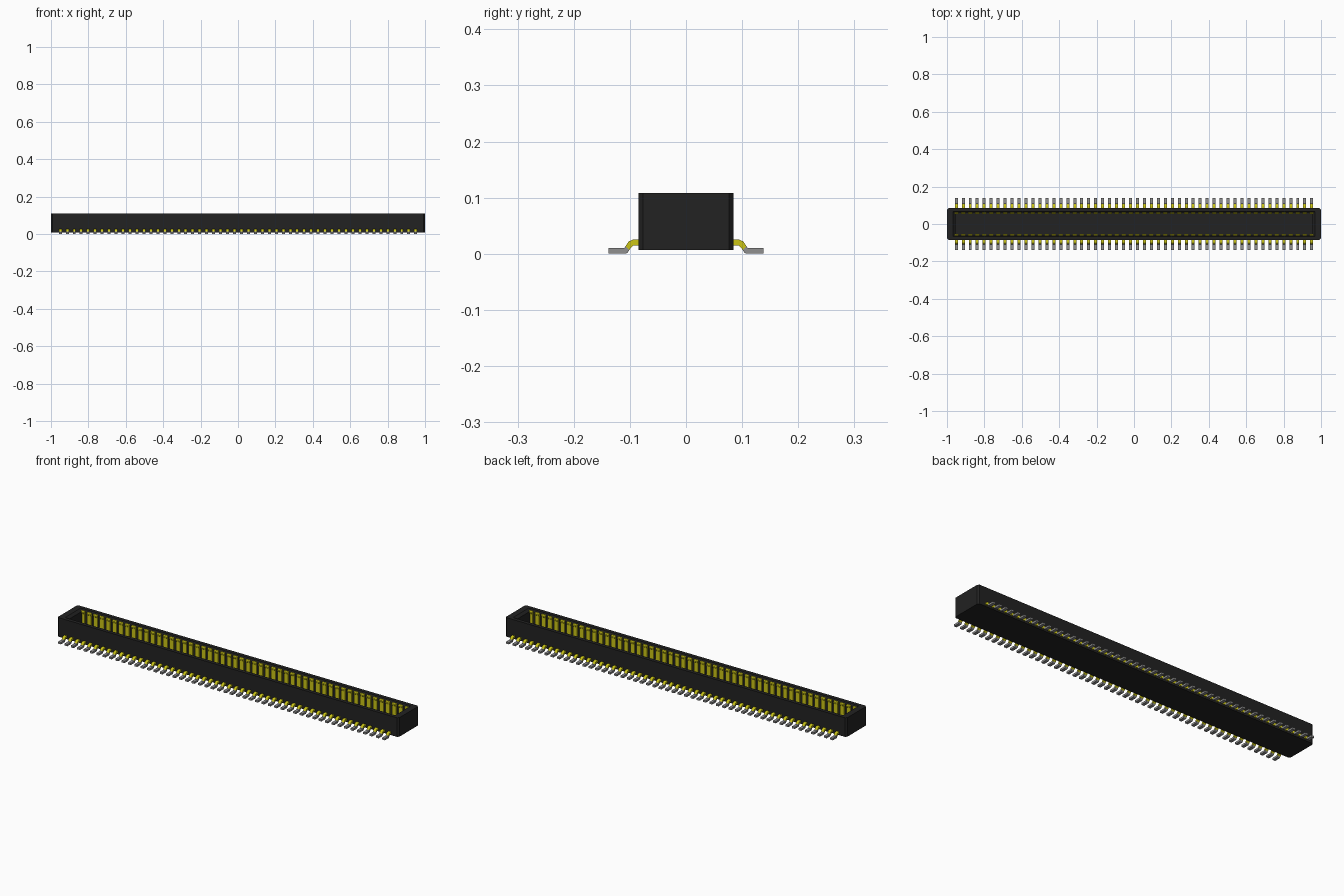
import bpy, bmesh

if "Cube" in bpy.data.objects:
    bpy.data.objects.remove(bpy.data.objects["Cube"])

PINS = 52            # contacts per row
SPAN = 1.9           # first to last contact
PITCH = SPAN / (PINS - 1)


def material(name, rgb):
    m = bpy.data.materials.new(name)
    m.diffuse_color = (*rgb, 1)
    m.use_nodes = True
    m.node_tree.nodes["Principled BSDF"].inputs["Base Color"].default_value = m.diffuse_color
    return m


black = material("black plastic", (0.016, 0.016, 0.016))
gold = material("gold plating", (0.60, 0.56, 0.008))
tin = material("tin grey", (0.28, 0.28, 0.28))


def finish(name, bm, mat):
    bmesh.ops.recalc_face_normals(bm, faces=bm.faces)
    me = bpy.data.meshes.new(name)
    bm.to_mesh(me)
    bm.free()
    me.materials.append(mat)
    ob = bpy.data.objects.new(name, me)
    bpy.context.collection.objects.link(ob)
    return ob


def ring(bm, hx, hy, z, c):
    """Rectangle with chamfered corners."""
    pts = [(hx - c, -hy), (hx, c - hy), (hx, hy - c), (hx - c, hy),
           (c - hx, hy), (-hx, hy - c), (-hx, c - hy), (c - hx, -hy)]
    return [bm.verts.new((x, y, z)) for x, y in pts]


def strips(name, profile, width, mat):
    """Extrude a y-z profile across x for every contact, in both rows."""
    bm = bmesh.new()
    n = len(profile)
    for side in (-1, 1):
        for i in range(PINS):
            x = -SPAN / 2 + i * PITCH
            a, b = [[bm.verts.new((x + s * width / 2, side * y, z))
                     for y, z in profile] for s in (-1, 1)]
            bm.faces.new(a)
            bm.faces.new(b[::-1])
            for k in range(n):
                j = (k + 1) % n
                bm.faces.new((a[k], b[k], b[j], a[j]))
    return finish(name, bm, mat)


# Housing: open tray with chamfered corners and a bevelled mouth
bm = bmesh.new()
rings = [ring(bm, 1.0, 0.085, 0.007, 0.008),
         ring(bm, 1.0, 0.085, 0.108, 0.008),
         ring(bm, 0.968, 0.066, 0.108, 0.002),
         ring(bm, 0.955, 0.062, 0.097, 0.002),
         ring(bm, 0.955, 0.062, 0.030, 0.002)]
for lo, hi in zip(rings, rings[1:]):
    for k in range(8):
        j = (k + 1) % 8
        bm.faces.new((lo[k], lo[j], hi[j], hi[k]))
bm.faces.new(rings[0])
bm.faces.new(rings[-1])
finish("housing", bm, black)

# Contact blades along the inner walls, with a small lip at the top
strips("contact_blades",
       [(0.0625, 0.029), (0.0625, 0.101), (0.057, 0.101), (0.053, 0.096),
        (0.053, 0.090), (0.056, 0.087), (0.056, 0.029)], 0.024, gold)

# Gold shoulders leaving the housing
strips("lead_shoulders",
       [(0.080, 0.015), (0.080, 0.025), (0.095, 0.025), (0.102, 0.022),
        (0.108, 0.013), (0.101, 0.007), (0.095, 0.014), (0.092, 0.015)],
       0.016, gold)

# Tinned solder feet
strips("solder_feet",
       [(0.108, 0.013), (0.110, 0.010), (0.138, 0.010), (0.138, 0.0),
        (0.108, 0.0), (0.104, 0.002), (0.101, 0.007)], 0.016, tin)
